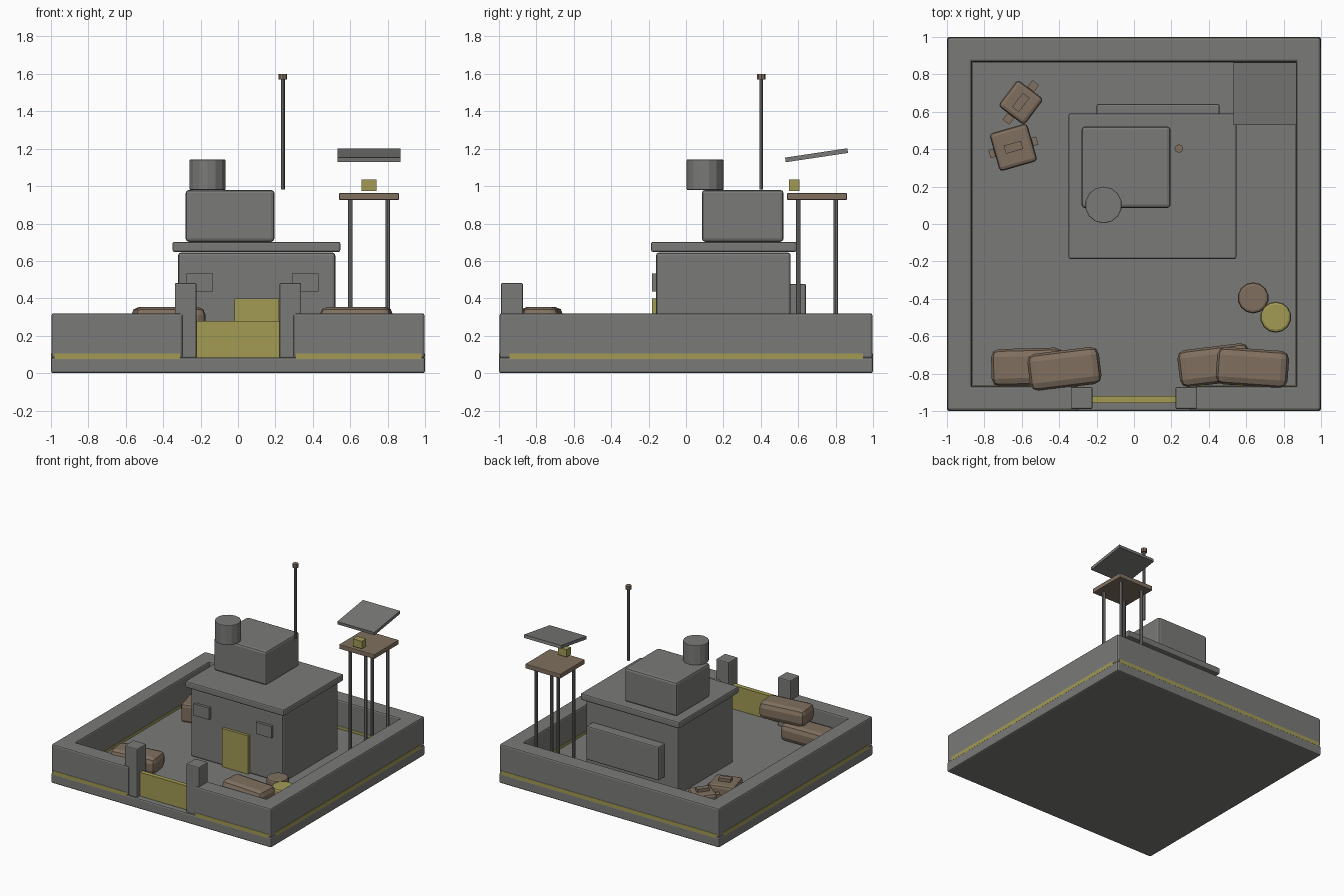
import bpy, math

if "Cube" in bpy.data.objects:
    bpy.data.objects.remove(bpy.data.objects["Cube"])


def material(name, rgb):
    m = bpy.data.materials.new(name)
    m.diffuse_color = (*rgb, 1)
    m.use_nodes = True
    m.node_tree.nodes["Principled BSDF"].inputs["Base Color"].default_value = m.diffuse_color
    return m


GREY = material("concrete grey", (0.195, 0.195, 0.19))
YELLOW = material("dull yellow", (0.36, 0.325, 0.09))
BROWN = material("dusty brown", (0.215, 0.16, 0.115))


def finish(ob, name, mat, bevel=0, segments=2):
    ob.name = name
    ob.data.materials.append(mat)
    if bevel:
        b = ob.modifiers.new("soft edges", 'BEVEL')
        b.width = bevel
        b.segments = segments
        b.limit_method = 'ANGLE'
        b.angle_limit = math.radians(40)
    return ob


def box(name, x, y, z, mat=GREY, bevel=0, segments=2):
    """Box from (min, max) ranges."""
    return turned(name, [(a + b) / 2 for a, b in (x, y, z)],
                  [b - a for a, b in (x, y, z)], (0, 0, 0), mat, bevel, segments)


def turned(name, centre, size, rot, mat, bevel=0, segments=2):
    """Box from centre, size and rotation in degrees."""
    bpy.ops.mesh.primitive_cube_add(size=1, location=centre,
                                    rotation=[math.radians(r) for r in rot])
    ob = bpy.context.object
    for v in ob.data.vertices:
        v.co = [c * s for c, s in zip(v.co, size)]
    return finish(ob, name, mat, bevel, segments)


def cylinder(name, x, y, z, r, sides, mat, bevel=0):
    bpy.ops.mesh.primitive_cylinder_add(vertices=sides, radius=r, depth=z[1] - z[0],
                                        location=(x, y, (z[0] + z[1]) / 2))
    return finish(bpy.context.object, name, mat, bevel)


FLOOR = 0.085

# Ground slab
box("ground_slab", (-1, 1), (-1, 1), (0, FLOOR), GREY, 0.012)

# Perimeter walls, each with a yellow stripe just proud of both faces
walls = {
    "back_wall": ((-0.997, 0.997), (0.867, 0.997)),
    "left_wall": ((-0.997, -0.867), (-0.96, 0.96)),
    "right_wall": ((0.867, 0.997), (-0.96, 0.96)),
    "front_left_wall": ((-0.997, -0.295), (-0.997, -0.867)),
    "front_right_wall": ((0.295, 0.997), (-0.997, -0.867)),
}
for name, (x, y) in walls.items():
    box(name, x, y, (0.08, 0.32), GREY, 0.012)
    along_x = x[1] - x[0] > y[1] - y[0]
    gx, gy = (-0.015, 0.003) if along_x else (0.003, -0.015)
    box(name + "_stripe", (x[0] - gx, x[1] + gx), (y[0] - gy, y[1] + gy),
        (0.075, 0.106), YELLOW)

# Gate and posts
for side, s in (("left", -1), ("right", 1)):
    box(side + "_gate_post", sorted((s * 0.222, s * 0.338)), (-0.99, -0.872),
        (0.08, 0.482), GREY, 0.008)
box("gate", (-0.23, 0.23), (-0.957, -0.92), (0.085, 0.28), YELLOW)

# Main building
box("house_body", (-0.32, 0.52), (-0.16, 0.56), (0.08, 0.645), GREY, 0.015)
box("house_roof", (-0.35, 0.547), (-0.187, 0.59), (0.648, 0.702), GREY, 0.01)
box("upper_room", (-0.28, 0.195), (0.085, 0.522), (0.702, 0.98), GREY, 0.018)
box("door", (-0.02, 0.22), (-0.182, -0.15), (FLOOR, 0.4), YELLOW)
for side, x in (("left", -0.205), ("right", 0.36)):
    box(side + "_window", (x - 0.07, x + 0.07), (-0.182, -0.15), (0.437, 0.533))
box("back_panel", (-0.2, 0.458), (0.555, 0.642), (0.2, 0.478), GREY, 0.01)

# Roof tank and antenna
cylinder("water_tank", -0.163, 0.102, (0.98, 1.142), 0.098, 14, GREY, 0.004)
cylinder("antenna", 0.24, 0.403, (0.982, 1.575), 0.01, 8, GREY)
cylinder("antenna_tip", 0.24, 0.403, (1.57, 1.6), 0.023, 8, BROWN)

# Watch tower
for i, (x, y) in enumerate([(a, b) for a in (0.6, 0.8) for b in (0.6, 0.8)]):
    cylinder(f"tower_leg_{i + 1}", x, y, (0.08, 0.93), 0.0125, 8, GREY)
box("tower_platform", (0.54, 0.86), (0.54, 0.86), (0.926, 0.963), BROWN, 0.005)
box("tower_lamp", (0.66, 0.74), (0.552, 0.607), (0.975, 1.036), YELLOW)
turned("tower_roof", (0.7, 0.698, 1.165), (0.336, 0.337, 0.025), (8.5, 0, 0), GREY)

# Sandbags stacked in pairs behind the front wall
bags = [(-0.57, -0.765, 0.15, 1.5), (-0.372, -0.775, 0.283, 7),
        (0.43, -0.755, 0.15, 7), (0.633, -0.768, 0.283, -4)]
for i, (x, y, z, a) in enumerate(bags):
    turned(f"sandbag_{i + 1}", (x, y, z), (0.385, 0.2, 0.142), (0, 0, a), BROWN, 0.042)

# Barrels
for name, x, y, mat in (("brown_barrel", 0.637, -0.395, BROWN),
                        ("yellow_barrel", 0.758, -0.498, YELLOW)):
    cylinder(name, x, y, (FLOOR, 0.26), 0.083, 14, mat, 0.015)

# Supply crates with a cross bar and a top handle
for i, (x, y, a, s) in enumerate([(-0.605, 0.65, 53, 0.175), (-0.645, 0.41, 16, 0.21)]):
    n = f"crate_{i + 1}"
    turned(n, (x, y, 0.16), (s, s, 0.15), (0, 0, a), BROWN, 0.02)
    turned(n + "_bar", (x, y, 0.175), (0.265, 0.045, 0.04), (0, 0, a), BROWN)
    turned(n + "_handle", (x, y, 0.245), (0.095, 0.045, 0.03), (0, 0, a), BROWN)
